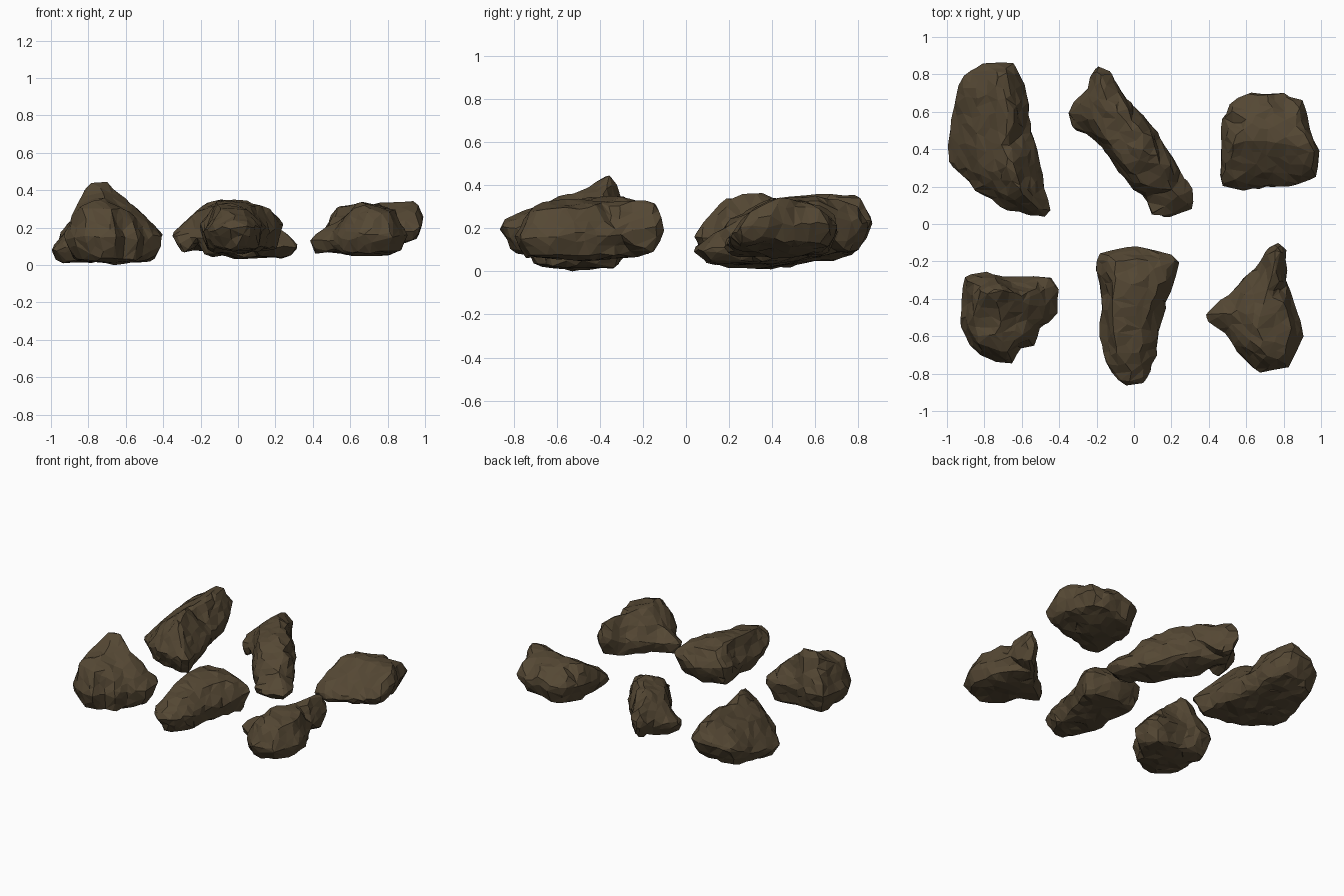
import bpy, bmesh
from mathutils import Vector
from mathutils.geometry import delaunay_2d_cdt

stone = bpy.data.materials.new("brown_stone")
stone.diffuse_color = (0.09, 0.064, 0.034, 1)

# Chipped surface pattern: broad facets and small cracks
chips = bpy.data.textures.new("chips", 'CLOUDS')
chips.noise_basis = 'VORONOI_F1'
chips.noise_scale = 0.16
cracks = bpy.data.textures.new("cracks", 'CLOUDS')
cracks.noise_basis = 'VORONOI_F2_F1'
cracks.noise_scale = 0.07


def add_skin(bm, loop, rim, inner):
    """Triangulate one side of the rock between its widest outline and inner points."""
    pts = [Vector(p) for p in rim + inner]
    n = len(rim)
    edges = [(i, (i + 1) % n) for i in range(n)]
    vs, _, faces, orig, _, _ = delaunay_2d_cdt([p.xy for p in pts], edges, [], 1, 1e-5)
    made = {}
    for i, src in enumerate(orig):
        k = src[0]
        made[i] = loop[k] if k < n else bm.verts.new(pts[k])
    for f in faces:
        bm.faces.new([made[i] for i in f])


def rock(name, base, undercut, tilt, rim, top):
    bm = bmesh.new()
    loop = [bm.verts.new(p) for p in rim]
    c = sum((Vector(p) for p in rim), Vector()) / len(rim)
    # underside: outline drawn in towards a flattish, slightly tilted base
    under = [(c.x + (x - c.x) * undercut, c.y + (y - c.y) * undercut,
              base + 0.02 + 0.15 * max(0, z - 0.15)
              + tilt[0] * (x - c.x) + tilt[1] * (y - c.y)) for x, y, z in rim]
    under.append((c.x, c.y, base))
    add_skin(bm, loop, rim, top)
    add_skin(bm, loop, rim, under)
    bmesh.ops.recalc_face_normals(bm, faces=bm.faces)
    me = bpy.data.meshes.new(name)
    bm.to_mesh(me)
    bm.free()
    me.materials.append(stone)
    ob = bpy.data.objects.new(name, me)
    bpy.context.collection.objects.link(ob)

    m = ob.modifiers.new("even", 'REMESH')
    m.mode = 'VOXEL'
    m.voxel_size = 0.016
    m = ob.modifiers.new("wear", 'SMOOTH')
    m.factor = 0.5
    m.iterations = 4
    for tex, strength, mid in ((chips, 0.04, 0.35), (cracks, 0.012, 0.3)):
        m = ob.modifiers.new("relief", 'DISPLACE')
        m.texture = tex
        m.texture_coords = 'LOCAL'
        m.strength = strength
        m.mid_level = mid
    m = ob.modifiers.new("facets", 'DECIMATE')
    m.ratio = 0.06
    return ob


# Each rock: base height, underside inset, base tilt, widest outline, ridge and shoulders
rock("rock_back_left", 0.03, 0.84, (.09, .08),
     [(-.92, .78, .20), (-.82, .86, .22), (-.66, .86, .24), (-.58, .75, .20),
      (-.55, .50, .17), (-.49, .25, .14), (-.44, .07, .16), (-.48, .03, .16),
      (-.70, .08, .15), (-.83, .17, .12), (-.97, .31, .08), (-1.0, .40, .08),
      (-.97, .60, .12)],
     [(-.70, .78, .35), (-.66, .55, .35), (-.65, .30, .37), (-.60, .17, .33),
      (-.51, .08, .23), (-.85, .72, .28), (-.85, .45, .25), (-.78, .28, .26),
      (-.70, .42, .34), (-.67, .67, .35)])

rock("rock_back_middle", 0.04, 0.87, (0, .05),
     [(-.20, .86, .22), (-.13, .80, .24), (0, .62, .20), (.13, .48, .18),
      (.25, .28, .13), (.32, .18, .10), (.32, .08, .10), (.18, .04, .10),
      (.10, .05, .11), (.06, .14, .13), (-.06, .25, .15), (-.20, .45, .15),
      (-.33, .52, .13), (-.34, .60, .16), (-.24, .74, .20)],
     [(-.18, .78, .30), (-.13, .62, .35), (-.26, .58, .25), (-.04, .55, .34),
      (.09, .46, .31), (-.15, .46, .31), (-.05, .32, .29), (.13, .32, .28),
      (.07, .19, .23), (.20, .18, .20), (.03, .38, .32), (-.22, .70, .28),
      (-.04, .62, .32), (.20, .30, .24)])

rock("rock_back_right", 0.08, 0.86, (.12, 0),
     [(.47, .20, .12), (.47, .55, .20), (.53, .66, .21), (.62, .70, .21),
      (.80, .70, .21), (.90, .66, .22), (.94, .50, .23), (.99, .38, .25),
      (.99, .24, .20), (.80, .20, .15), (.60, .18, .12)],
     [(.52, .43, .30), (.70, .45, .33), (.95, .40, .33), (.53, .60, .28),
      (.72, .65, .29), (.88, .62, .29), (.54, .26, .20), (.80, .28, .23),
      (.95, .28, .26), (.83, .43, .33), (.60, .44, .32), (.90, .50, .32),
      (.80, .55, .32), (.62, .55, .31)])

rock("rock_front_left", 0.01, 0.82, (0, 0),
     [(-.91, -.28, .18), (-.78, -.25, .18), (-.70, -.29, .18), (-.45, -.29, .16),
      (-.41, -.35, .16), (-.41, -.48, .16), (-.50, -.55, .15), (-.53, -.65, .14),
      (-.62, -.67, .14), (-.65, -.74, .15), (-.73, -.74, .15), (-.87, -.66, .14),
      (-.92, -.56, .14)],
     [(-.79, -.37, .44), (-.71, -.35, .44), (-.73, -.46, .39), (-.86, -.32, .31),
      (-.60, -.38, .35), (-.55, -.50, .27), (-.47, -.36, .23), (-.69, -.68, .30),
      (-.83, -.62, .31), (-.88, -.54, .27), (-.60, -.60, .30), (-.72, -.56, .35)])

rock("rock_front_middle", 0.06, 0.82, (0, 0),
     [(-.19, -.16, .24), (0, -.12, .20), (.20, -.16, .22), (.25, -.20, .23),
      (.18, -.40, .20), (.11, -.65, .20), (.12, -.70, .20), (.06, -.85, .21),
      (-.04, -.86, .21), (-.15, -.75, .20), (-.18, -.60, .18), (-.17, -.40, .17),
      (-.20, -.25, .20)],
     [(-.10, -.20, .32), (.05, -.19, .32), (.16, -.22, .30), (-.10, -.30, .34),
      (.04, -.32, .34), (.13, -.35, .30), (-.11, -.42, .34), (.08, -.45, .31),
      (-.11, -.55, .33), (.05, -.57, .30), (-.09, -.68, .30), (.04, -.70, .28),
      (-.02, -.80, .26)])

rock("rock_front_right", 0.05, 0.88, (0, 0),
     [(.74, -.12, .22), (.77, -.10, .22), (.80, -.12, .22), (.82, -.33, .18),
      (.87, -.45, .16), (.90, -.60, .16), (.82, -.76, .16), (.67, -.79, .16),
      (.58, -.71, .14), (.50, -.60, .13), (.37, -.49, .14), (.55, -.34, .15),
      (.68, -.20, .19)],
     [(.765, -.15, .33), (.75, -.22, .33), (.73, -.30, .32), (.71, -.40, .32),
      (.66, -.50, .34), (.68, -.62, .32), (.70, -.73, .28), (.53, -.48, .23),
      (.84, -.56, .29), (.79, -.71, .28), (.60, -.63, .27), (.60, -.40, .25),
      (.80, -.42, .30), (.78, -.30, .30)])
